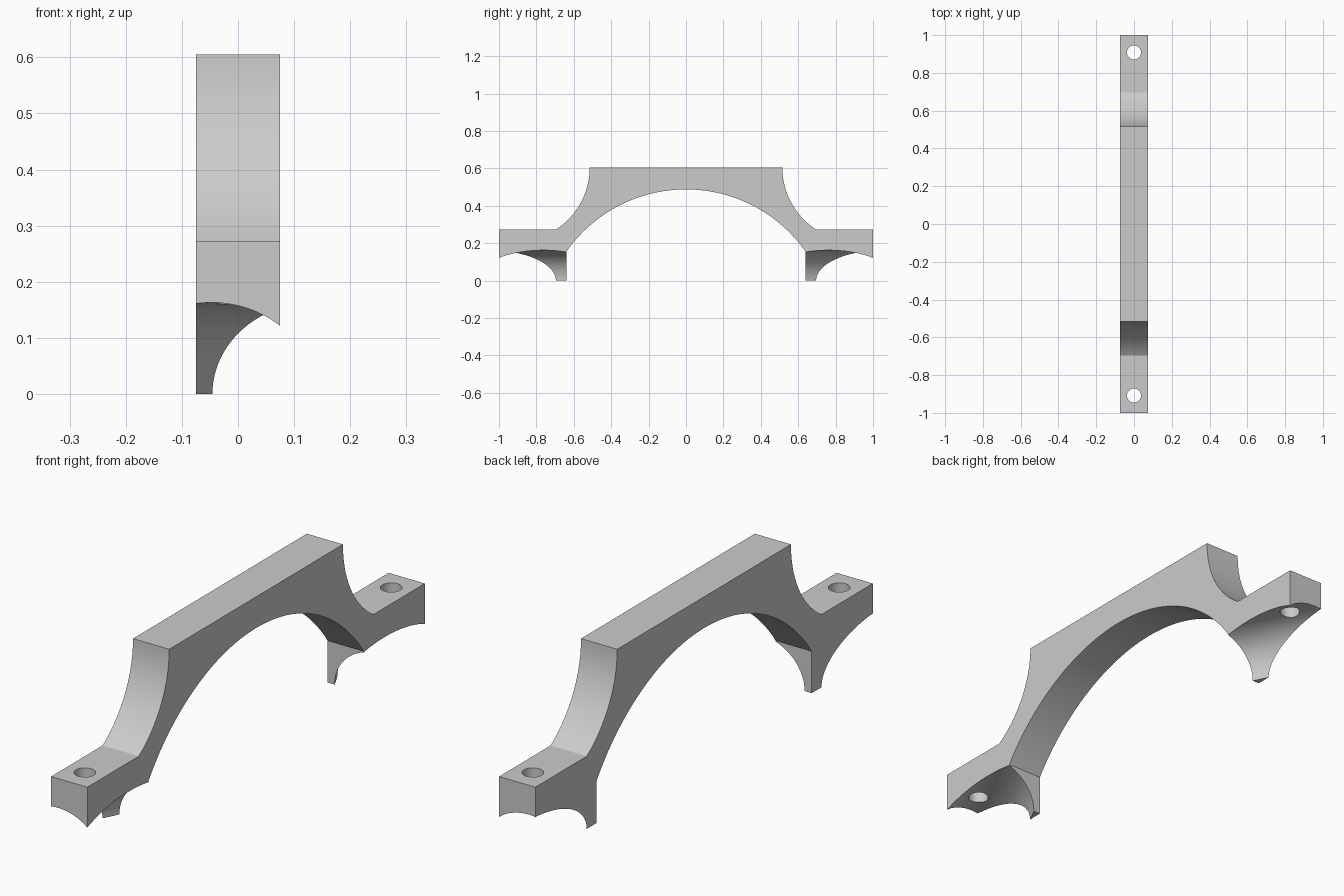
import bpy, bmesh, math
from mathutils import Vector

cube = bpy.data.objects.get("Cube")
if cube:
    bpy.data.objects.remove(cube)

HALF_W = 0.075      # half width of the bar
LEG_Y = 0.638       # inner face of the legs
PAD_Z, TOP_Z = 0.273, 0.605
HOLE_Y = 0.908

grey = bpy.data.materials.new("light grey")
grey.use_nodes = True
colour = (0.6, 0.6, 0.6, 1)
grey.diffuse_color = colour
grey.node_tree.nodes["Principled BSDF"].inputs["Base Color"].default_value = colour


def arc(cy, cz, r, a0, a1, n):
    """Points on an arc in the y-z plane, both ends included."""
    angles = [a0 + (a1 - a0) * i / n for i in range(n + 1)]
    return [(cy + r * math.cos(a), cz + r * math.sin(a)) for a in angles]


def cutter(name, radius, depth, location, direction):
    bpy.ops.mesh.primitive_cylinder_add(vertices=96, radius=radius, depth=depth, location=location)
    ob = bpy.context.object
    ob.name = name
    ob.rotation_mode = 'QUATERNION'
    ob.rotation_quaternion = Vector(direction).to_track_quat('Z', 'Y')
    ob.data.materials.append(grey)
    ob.hide_render = True
    return ob


# Half profile, from the outer foot over the shoulder to the top
scoop_r = 0.395
scoop_end = math.pi + math.asin((TOP_Z - PAD_Z) / scoop_r)
outer = [(1, 0), (1, PAD_Z)] + arc(HOLE_Y + 0.002, TOP_Z, scoop_r, scoop_end, math.pi, 24)

# Arch underside, from the left leg to the right leg
rise = 0.331
arch_r = (LEG_Y ** 2 + rise ** 2) / (2 * rise)
arch_z = 0.488 - arch_r
spread = math.asin(LEG_Y / arch_r)
arch = arc(0, arch_z, arch_r, math.pi / 2 + spread, math.pi / 2 - spread, 64)

profile = (outer + [(-y, z) for y, z in reversed(outer)]
           + [(-LEG_Y, 0)] + arch + [(LEG_Y, 0)])

# Extrude the profile across the width
bm = bmesh.new()
face = bm.faces.new([bm.verts.new((-HALF_W, y, z)) for y, z in profile])
grown = bmesh.ops.extrude_face_region(bm, geom=[face])["geom"]
bmesh.ops.translate(bm, vec=(2 * HALF_W, 0, 0),
                    verts=[v for v in grown if isinstance(v, bmesh.types.BMVert)])
bmesh.ops.recalc_face_normals(bm, faces=bm.faces)
mesh = bpy.data.meshes.new("arched_handle")
bm.to_mesh(mesh)
bm.free()
mesh.materials.append(grey)
handle = bpy.data.objects.new("arched_handle", mesh)
bpy.context.collection.objects.link(handle)

# Slanted tube seats under both feet, and the screw holes
slant = math.radians(27)
seat_r, seat_offset = 0.163, 0.412
seat_x = (seat_offset - HOLE_Y * math.sin(slant)) / math.cos(slant)
cutters = []
for side in (-1, 1):
    cutters.append(cutter("foot_seat_cutter", seat_r, 1.1, (seat_x, side * HOLE_Y, 0),
                          (-math.sin(slant), side * math.cos(slant), 0)))
    cutters.append(cutter("screw_hole_cutter", 0.037, 0.6, (0, side * HOLE_Y, 0.2), (0, 0, 1)))

bpy.ops.object.select_all(action='DESELECT')
bpy.context.view_layer.objects.active = handle
handle.select_set(True)
for c in cutters:
    mod = handle.modifiers.new("cut", 'BOOLEAN')
    mod.operation = 'DIFFERENCE'
    mod.solver = 'EXACT'
    mod.object = c
    bpy.ops.object.modifier_apply(modifier=mod.name)
for c in cutters:
    bpy.data.objects.remove(c)

bpy.ops.object.shade_smooth_by_angle(angle=math.radians(25))
